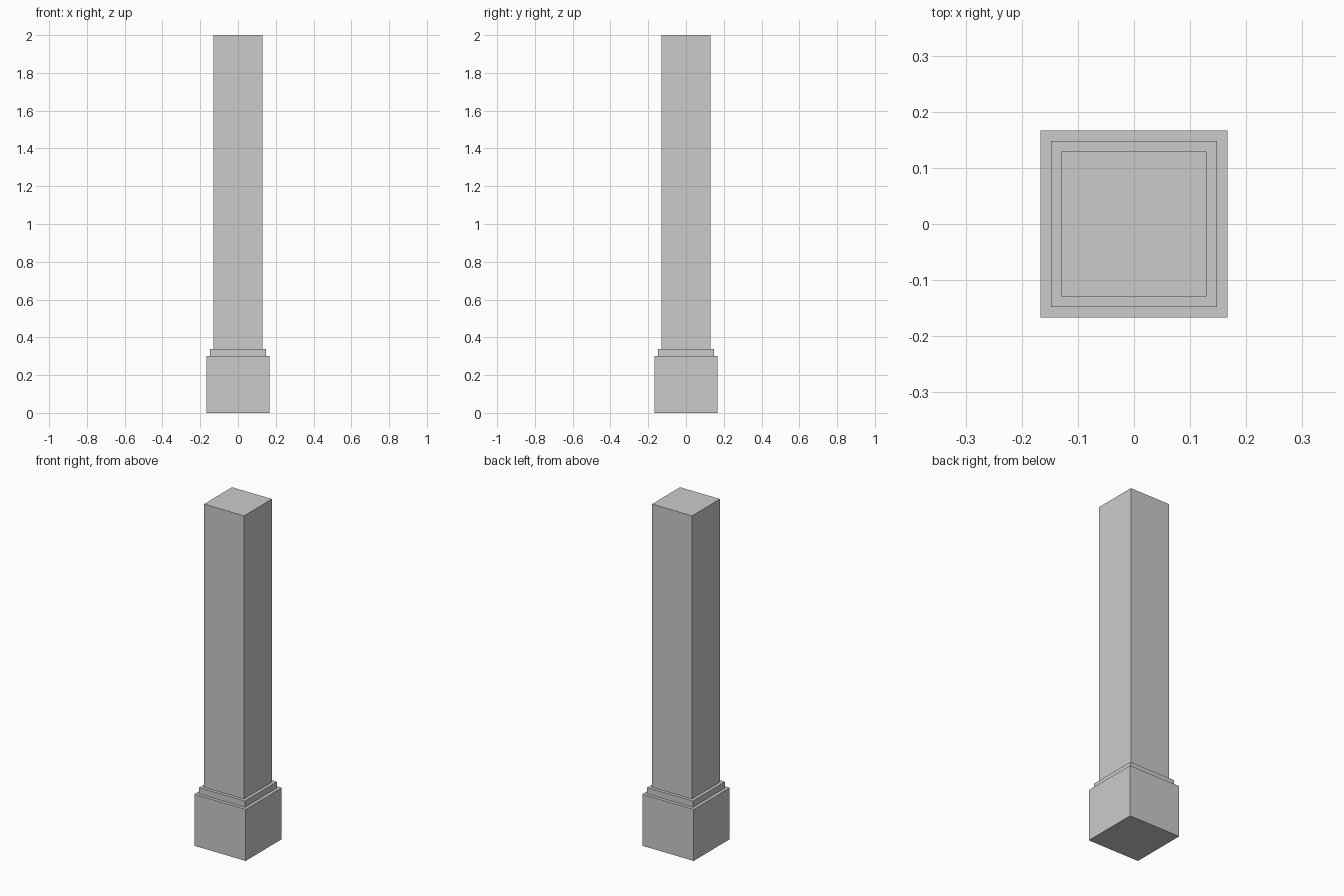
import bpy

if "Cube" in bpy.data.objects:
    bpy.data.objects.remove(bpy.data.objects["Cube"])


def block(name, width, bottom, top):
    """Square block centred on the z axis between two heights."""
    bpy.ops.mesh.primitive_cube_add(size=1, location=(0, 0, (bottom + top) / 2))
    obj = bpy.context.object
    obj.name = name
    obj.scale = (width, width, top - bottom)
    bpy.ops.object.transform_apply(location=False, rotation=False, scale=True)
    return obj


# Plinth, stepped collar and tall square shaft
block("plinth", 0.334, 0.0, 0.302)
block("collar", 0.296, 0.302, 0.339)
block("shaft", 0.259, 0.339, 2.0)
